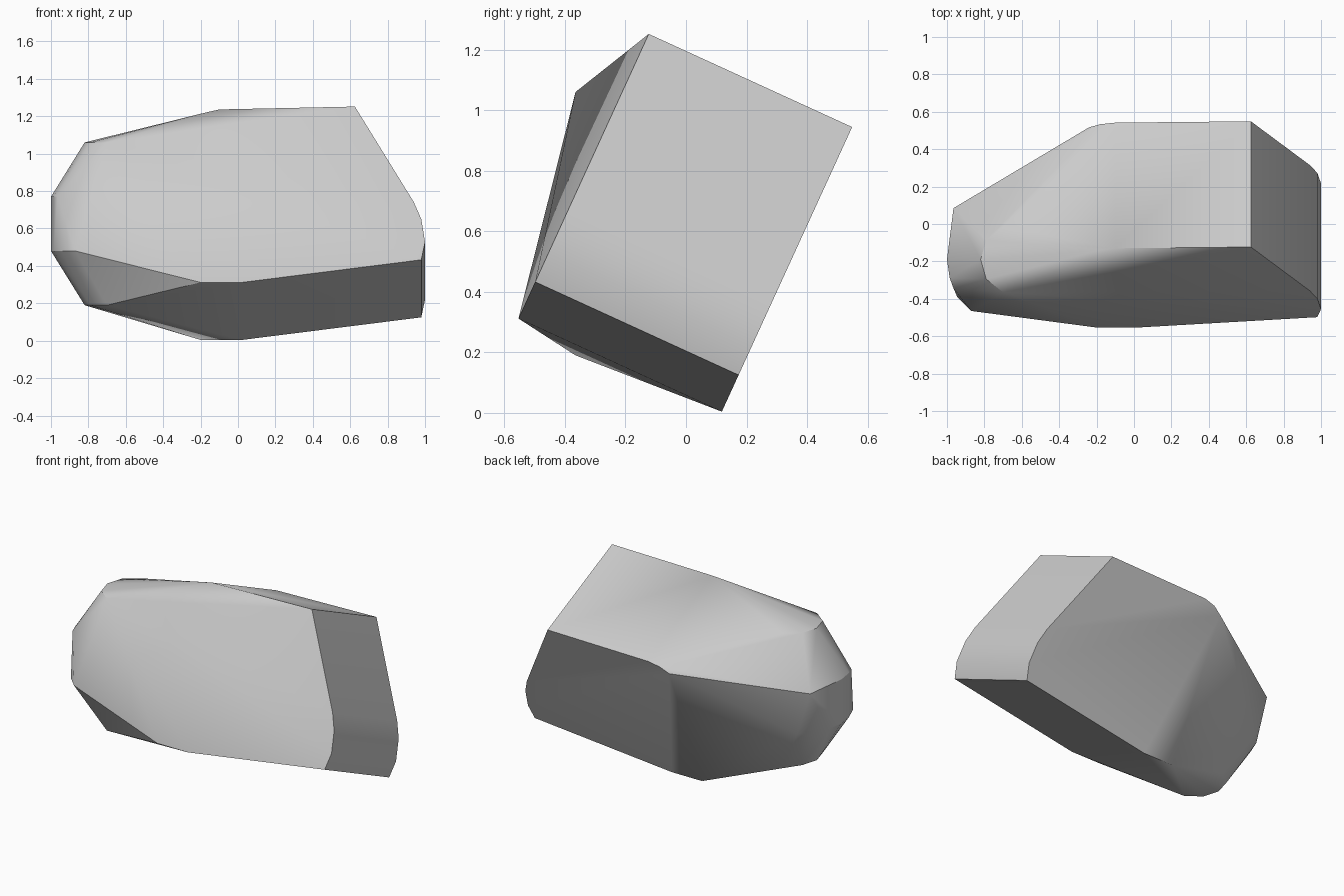
import bpy, bmesh, math
from mathutils import Matrix, Vector

cube = bpy.data.objects.get("Cube")
if cube:
    bpy.data.objects.remove(cube, do_unlink=True)

mat = bpy.data.materials.new("stone_grey")
mat.use_nodes = True
grey = (0.6, 0.6, 0.6, 1)
mat.diffuse_color = grey
mat.node_tree.nodes["Principled BSDF"].inputs["Base Color"].default_value = grey

bm = bmesh.new()

# Leaning slab: one profile (x, height), extruded in depth and tilted back
profile = [(0.625, 1.087), (0.94, 0.525), (0.98, 0.425), (1.0, 0.29),
           (0.98, 0.186), (0.02, 0.053), (-0.2, 0.053), (-0.24, 1.01),
           (-0.18, 1.05), (-0.1, 1.07)]
tilt = Matrix.Rotation(math.radians(-24.6), 4, 'X')
for depth in (-0.633, 0.106):
    for x, height in profile:
        bm.verts.new(tilt @ Vector((x, depth, height)))

# Upright rounded nose: small arcs above and below, wide arcs in the middle
nose_y = -0.19
small_arc = [(-0.70, 0.175), (-0.79, 0.105), (-0.82, 0)]
wide_arc = [(-0.87, 0.275), (-0.945, 0.2), (-0.985, 0.1), (-1.0, 0)]
for z, arc in ((0.19, small_arc), (0.48, wide_arc), (0.77, wide_arc), (1.06, small_arc)):
    for x, offset in arc:
        for side in (-1, 1):
            y = nose_y + side * offset
            if z == 0.77:
                y = max(y, -0.344)  # the upper arc is trimmed by the front face
                if side < 0 and offset > 0.15:
                    x = -0.965
            bm.verts.new((x, y, z))

# Wrap both in one skin
bmesh.ops.remove_doubles(bm, verts=bm.verts, dist=0.001)
hull = bmesh.ops.convex_hull(bm, input=bm.verts)
inner = {g for key in ("geom_interior", "geom_unused") for g in hull[key]
         if isinstance(g, bmesh.types.BMVert)}
bmesh.ops.delete(bm, geom=list(inner), context='VERTS')
bmesh.ops.dissolve_limit(bm, angle_limit=math.radians(1), verts=bm.verts, edges=bm.edges)
bmesh.ops.recalc_face_normals(bm, faces=bm.faces)

mesh = bpy.data.meshes.new("stone_block")
bm.to_mesh(mesh)
bm.free()
mesh.materials.append(mat)
block = bpy.data.objects.new("stone_block", mesh)
bpy.context.collection.objects.link(block)
bpy.ops.object.select_all(action='DESELECT')
block.select_set(True)
bpy.context.view_layer.objects.active = block
bpy.ops.object.shade_smooth_by_angle(angle=math.radians(30))
